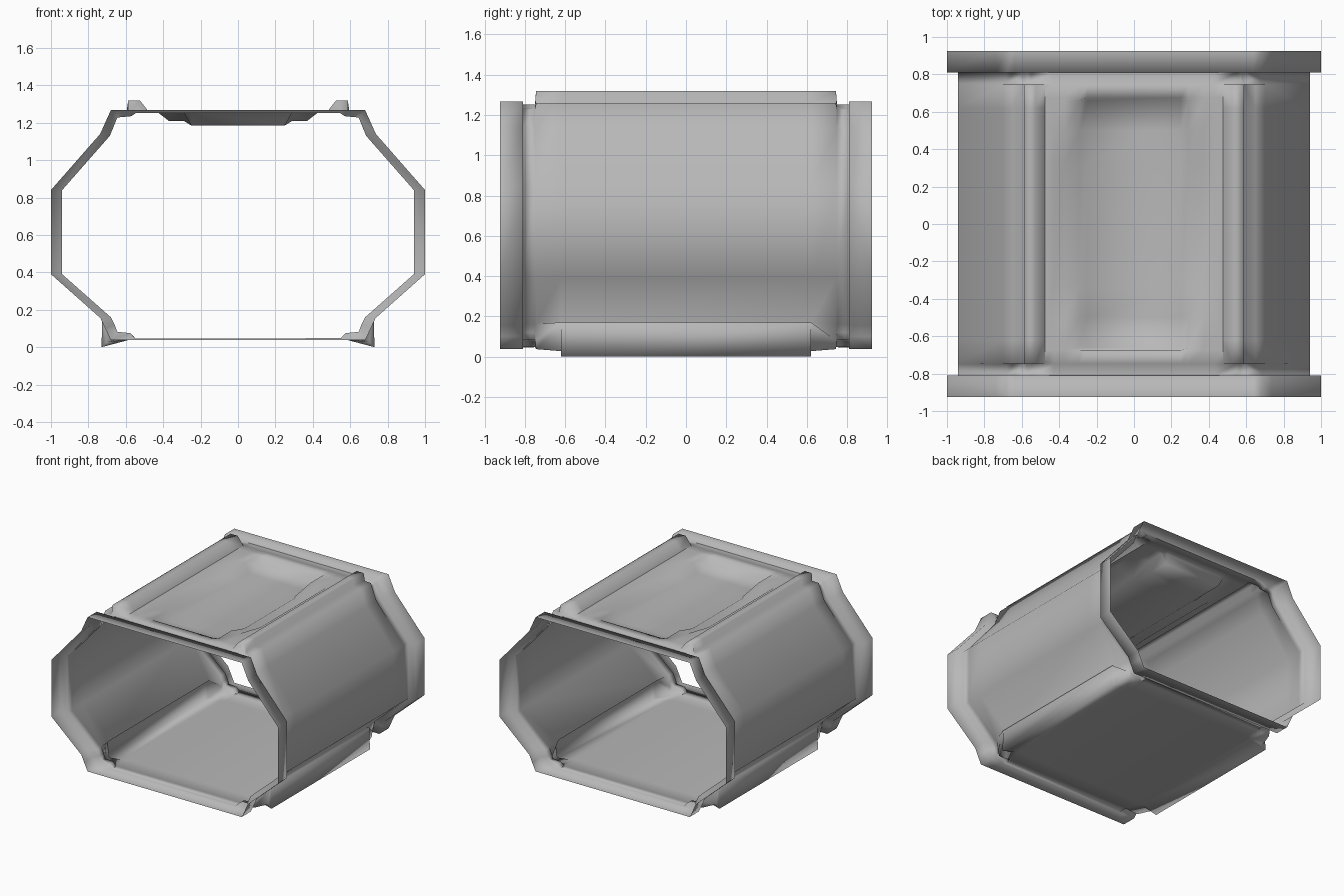
import bpy, bmesh

if "Cube" in bpy.data.objects:
    bpy.data.objects.remove(bpy.data.objects["Cube"])

verts, faces = [], []


def loft(sections, closed=False):
    """Join (y, [(x, z), ...]) sections with quads."""
    n, base = len(sections[0][1]), len(verts)
    verts.extend((x, y, z) for y, prof in sections for x, z in prof)
    for s in range(len(sections) - 1):
        for i in range(n if closed else n - 1):
            a, j = base + s * n, (i + 1) % n
            faces.append((a + i, a + j, a + n + j, a + n + i))


def mirrored(half):
    return half + [(-x, z) for x, z in reversed(half)]


def flip(prof, s):
    return [(s * x, z) for x, z in prof]


# Half outlines of the end frames, bottom to top, right side
inner = [(.55, .048), (.575, .075), (.645, .082), (.66, .12), (.68, .16), (.94, .39), (.94, .84),
         (.685, 1.13), (.645, 1.228), (.60, 1.232), (.59, 1.233), (.57, 1.235), (.545, 1.252)]
outer = [(.55, .037), (.59, .037), (.68, .037), (.71, .10), (.735, .155), (1, .39), (1, .84),
         (.737, 1.14), (.68, 1.267), (.64, 1.267), (.60, 1.267), (.57, 1.267), (.545, 1.267)]

# Middle wall: corner casing and roof rail on top, flared skirt below
upper = [(.94, .39), (.94, .84), (.70, 1.13), (.65, 1.258), (.587, 1.26),
         (.587, 1.32), (.525, 1.32), (.475, 1.256)]
full = [(.55, .046), (.59, .037), (.73, 0), (.725, .17), (.69, .168)] + upper
mid = [(.55, .046), (.59, .037), (.70, .027), (.725, .17), (.69, .168)] + upper
tip = [(.55, .048), (.59, .037), (.66, .037), (.665, .08), (.685, .162)] + upper

# End frames: open-ended collar stepping in to the tube
for side in (-1, 1):
    o, i = mirrored(outer), mirrored(inner)
    loft([(side * .925, o), (side * .81, o), (side * .81, i)], True)

# Side walls
for s in (1, -1):
    half = [(.62, full), (.621, mid), (.745, tip), (.75, inner), (.81, inner)]
    loft([(y, flip(p, s)) for y, p in [(-y, p) for y, p in reversed(half)] + half])

# Floor
loft([(y, [(-.55, .046), (.55, .046)]) for y in (-.81, -.745, -.62, .62, .745, .81)])

# Roof with a sunken centre panel and two shallow side pockets
xs = [-.475, -.43, -.37, -.29, -.25, .25, .29, .37, .43, .475]
ys = [.33, .5, .66, .675, .745, .75, .81]
ys = [-y for y in reversed(ys)] + ys


def roof_height(x, y):
    x, y = abs(x), abs(y)
    if x <= .25 and y <= .66:
        return 1.185
    if x <= .37 and y <= .33:
        return 1.21
    return 1.256 if y < .748 else 1.252


def roof_row(y):
    row = [(x, roof_height(x, y)) for x in xs]
    if abs(y) > .748:
        row[0], row[-1] = (-.545, 1.252), (.545, 1.252)
    return row


loft([(y, roof_row(y)) for y in ys])

# Weld everything into one smooth-shaded shell
me = bpy.data.meshes.new("corridor_shell")
me.from_pydata(verts, [], faces)
bm = bmesh.new()
bm.from_mesh(me)
bmesh.ops.remove_doubles(bm, verts=bm.verts, dist=0.003)
bmesh.ops.dissolve_degenerate(bm, edges=bm.edges, dist=0.0005)
bmesh.ops.recalc_face_normals(bm, faces=bm.faces)
for f in bm.faces:
    f.smooth = True
bm.to_mesh(me)
bm.free()
shell = bpy.data.objects.new("corridor_shell", me)
bpy.context.collection.objects.link(shell)

# Dark grey metal
metal = bpy.data.materials.new("dark_metal")
metal.diffuse_color = (.48, .48, .48, 1)
metal.use_nodes = True
metal.node_tree.nodes["Principled BSDF"].inputs["Base Color"].default_value = metal.diffuse_color
me.materials.append(metal)
